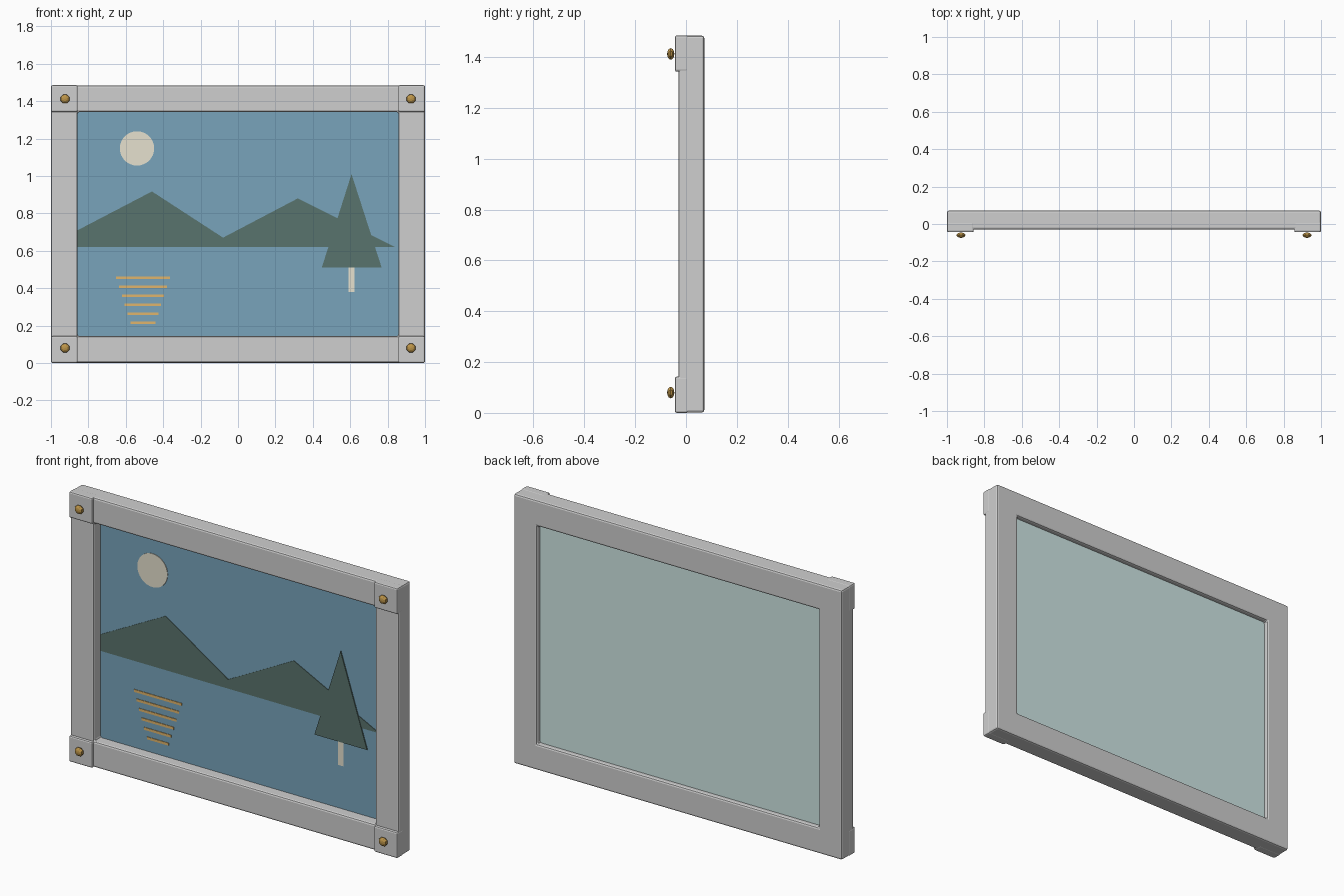
import bpy
import bmesh
import math
from mathutils import Matrix

cube = bpy.data.objects.get("Cube")
if cube:
    bpy.data.objects.remove(cube, do_unlink=True)


def material(name, hex_code):
    rgb = [int(hex_code[i:i + 2], 16) / 255 for i in (0, 2, 4)]
    color = [((c + 0.055) / 1.055) ** 2.4 for c in rgb] + [1.0]
    mat = bpy.data.materials.new(name)
    mat.use_nodes = True
    mat.diffuse_color = color
    mat.node_tree.nodes["Principled BSDF"].inputs["Base Color"].default_value = color
    return mat


GRAY = material("frame gray", "cfcfcf")
BLUE = material("sky blue", "78a4bb")
GLASS = material("pale glass", "d3ebe9")
GREEN = material("dark green", "59736d")
CREAM = material("cream", "e6e1cf")
AMBER = material("amber", "e0b56c")
BRASS = material("brass", "bd9549")


def finish(name, bm, mat, bevel=0.0):
    bmesh.ops.recalc_face_normals(bm, faces=bm.faces)
    mesh = bpy.data.meshes.new(name)
    bm.to_mesh(mesh)
    bm.free()
    mesh.materials.append(mat)
    obj = bpy.data.objects.new(name, mesh)
    bpy.context.collection.objects.link(obj)
    if bevel:
        mod = obj.modifiers.new("Bevel", 'BEVEL')
        mod.width = bevel
        mod.segments = 2
    return obj


def box(name, x0, x1, y0, y1, z0, z1, mat, bevel=0.0):
    bm = bmesh.new()
    size = Matrix.Diagonal((x1 - x0, y1 - y0, z1 - z0, 1))
    center = Matrix.Translation(((x0 + x1) / 2, (y0 + y1) / 2, (z0 + z1) / 2))
    bmesh.ops.create_cube(bm, size=1, matrix=center @ size)
    return finish(name, bm, mat, bevel)


def plate(name, points, y, mat, depth=0.003):
    """Thin painted shape in the xz plane, with its front at y."""
    bm = bmesh.new()
    face = bm.faces.new([bm.verts.new((x, y, z)) for x, z in points])
    back = bmesh.ops.extrude_face_region(bm, geom=[face])["geom"]
    verts = [v for v in back if isinstance(v, bmesh.types.BMVert)]
    bmesh.ops.translate(bm, verts=verts, vec=(0, depth, 0))
    return finish(name, bm, mat)


HEIGHT, RAIL = 1.485, 0.143
IN_X = 1 - RAIL
FRONT, BACK, PANEL = -0.03, 0.072, 0.03

# Frame: four rectangular rings joined into one closed moulding
bm = bmesh.new()
rings = []
for inset, y in ((0.001, FRONT), (0.001, BACK), (RAIL, BACK), (RAIL, FRONT)):
    x, z0, z1 = 1 - inset, inset, HEIGHT - inset
    rings.append([bm.verts.new(p) for p in
                  ((-x, y, z0), (x, y, z0), (x, y, z1), (-x, y, z1))])
for r in range(4):
    a, b = rings[r], rings[(r + 1) % 4]
    for i in range(4):
        j = (i + 1) % 4
        bm.faces.new((a[i], a[j], b[j], b[i]))
finish("frame", bm, GRAY, 0.01)

# Corner blocks with brass studs
for side, sx in (("left", 1), ("right", -1)):
    for level, z0 in (("bottom", 0), ("top", HEIGHT - RAIL)):
        xs = sorted((sx * IN_X, sx))
        box(f"{level}_{side}_corner_block", xs[0], xs[1], -0.044, 0.01,
            z0, z0 + RAIL, GRAY, 0.008)
        bm = bmesh.new()
        place = Matrix.Translation((sx * 0.925, -0.06, 0.08 if z0 == 0 else 1.412))
        squash = Matrix.Diagonal((1, 0.55, 0.95, 1))
        turn = Matrix.Rotation(math.pi / 2, 4, 'X') @ Matrix.Rotation(math.pi / 8, 4, 'Z')
        bmesh.ops.create_uvsphere(bm, u_segments=8, v_segments=6, radius=0.026,
                                  matrix=place @ squash @ turn)
        finish(f"{level}_{side}_stud", bm, BRASS)

# Picture panel and backing
z0, z1 = RAIL - 0.005, HEIGHT - RAIL + 0.005
box("picture_panel", -IN_X - 0.005, IN_X + 0.005, PANEL, PANEL + 0.008, z0, z1, BLUE)
box("back_pane", -IN_X - 0.005, IN_X + 0.005, PANEL + 0.008, PANEL + 0.015, z0, z1, GLASS)

# Painted scene
paint = PANEL - 0.003
moon = [(-0.54 + 0.092 * math.cos(a), 1.147 + 0.092 * math.sin(a))
        for a in (math.tau * i / 32 for i in range(32))]
plate("moon", moon, paint, CREAM)
plate("mountains", [(-IN_X, 0.62), (0.84, 0.62), (0.32, 0.88), (-0.08, 0.67),
                    (-0.46, 0.917), (-IN_X, 0.71)], paint, GREEN)
plate("tree", [(0.448, 0.51), (0.768, 0.51), (0.607, 1.01)], paint - 0.003, GREEN, 0.006)
box("tree_trunk", 0.591, 0.622, paint, PANEL, 0.38, 0.51, CREAM)
for i in range(6):
    half, z = 0.145 - 0.0158 * i, 0.456 - 0.048 * i
    box(f"ripple_{i + 1}", -0.508 - half, -0.508 + half, paint, PANEL,
        z - 0.007, z + 0.007, AMBER)
